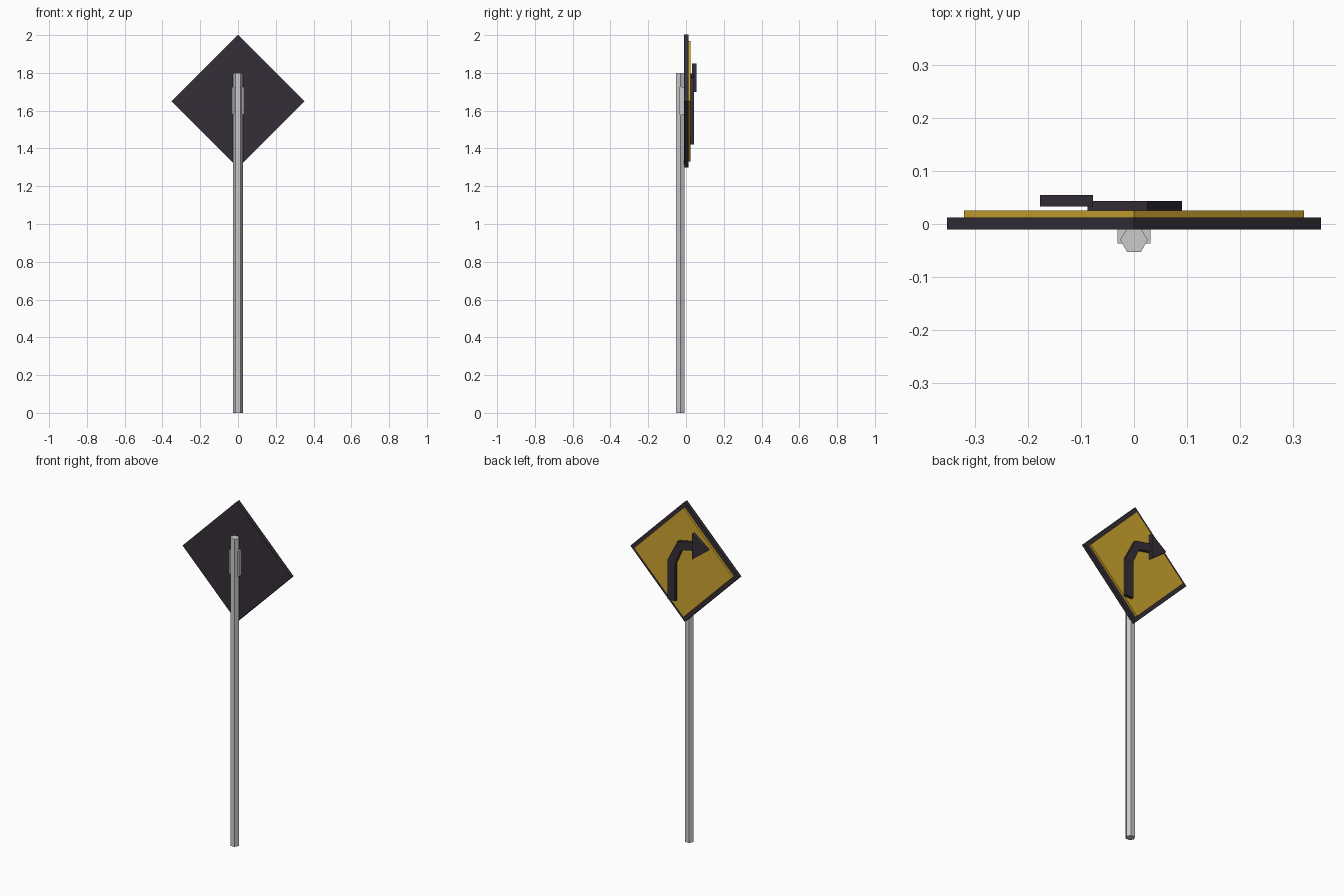
import bpy
import math

if "Cube" in bpy.data.objects:
    bpy.data.objects.remove(bpy.data.objects["Cube"])


def material(name, color):
    m = bpy.data.materials.new(name)
    m.diffuse_color = (*color, 1)
    m.use_nodes = True
    m.node_tree.nodes["Principled BSDF"].inputs["Base Color"].default_value = m.diffuse_color
    return m


def slab(name, profile, y0, y1, mat=None):
    """Extrude an XZ outline from y0 to y1."""
    n = len(profile)
    verts = [(x, y, z) for y in (y0, y1) for x, z in profile]
    faces = [list(range(n)), list(range(2 * n - 1, n - 1, -1))]
    faces += [[i, n + i, n + (i + 1) % n, (i + 1) % n] for i in range(n)]
    mesh = bpy.data.meshes.new(name)
    mesh.from_pydata(verts, [], faces)
    obj = bpy.data.objects.new(name, mesh)
    bpy.context.collection.objects.link(obj)
    # consistent outward normals
    bpy.context.view_layer.objects.active = obj
    obj.select_set(True)
    bpy.ops.object.mode_set(mode='EDIT')
    bpy.ops.mesh.select_all(action='SELECT')
    bpy.ops.mesh.normals_make_consistent(inside=False)
    bpy.ops.object.mode_set(mode='OBJECT')
    obj.select_set(False)
    if mat:
        mesh.materials.append(mat)
    return obj


def diamond(r, z=1.65):
    return [(r, z), (0, z + r), (-r, z), (0, z - r)]


black = material("black", (0.035, 0.028, 0.04))
yellow = material("yellow", (0.62, 0.38, 0.03))

# Hexagonal post, corners pointing along x
bpy.ops.mesh.primitive_cylinder_add(vertices=6, radius=0.026, depth=1.8,
                                    location=(0, -0.03, 0.9),
                                    rotation=(0, 0, math.radians(30)))
bpy.context.object.name = "post"

# Mounting bracket behind the plate
slab("bracket", [(-0.031, 1.58), (0.031, 1.58), (0.031, 1.725), (-0.031, 1.725)],
     -0.037, -0.008)

# Black border plate and yellow face
slab("border_plate", diamond(0.352), -0.01, 0.012, black)
slab("sign_face", diamond(0.32), 0.01, 0.025, yellow)

# Bent arrow shaft and raised arrow head
slab("arrow_shaft", [(0.09, 1.42), (0.09, 1.65), (0.025, 1.775), (-0.088, 1.797),
                     (-0.088, 1.748), (0.0, 1.73), (0.04, 1.64), (0.04, 1.42)],
     0.023, 0.043, black)
slab("arrow_head", [(-0.077, 1.70), (-0.077, 1.85), (-0.177, 1.775)],
     0.033, 0.055, black)
